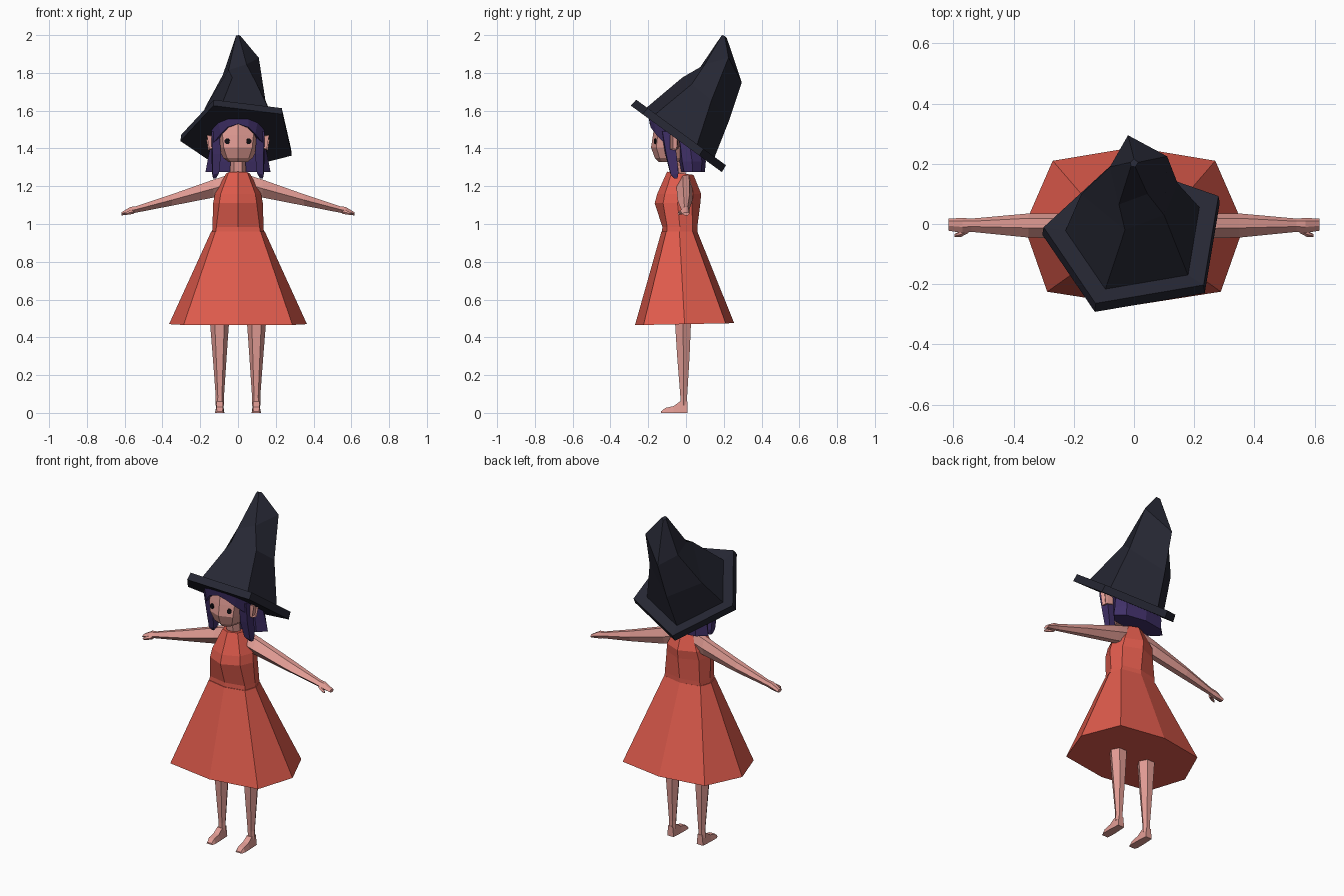
import bpy, bmesh, math
from mathutils import Vector


def material(name, rgb):
    m = bpy.data.materials.new(name)
    m.diffuse_color = (*rgb, 1)
    return m


DRESS = material("coral_cloth", (0.74, 0.105, 0.073))
SKIN = material("skin", (0.75, 0.33, 0.295))
HAIR = material("purple_hair", (0.052, 0.03, 0.14))
HAT = material("dark_felt", (0.019, 0.02, 0.033))
EYE = material("black_eye", (0.004, 0.004, 0.006))


def loft(name, rings, mat, mirror=False):
    """Skin a list of equal-length rings; a one-point ring closes to a tip."""
    bm = bmesh.new()
    rows = [[bm.verts.new(p) for p in r] for r in rings]
    for a, b in zip(rows, rows[1:]):
        n = len(a)
        for i in range(n):
            j = (i + 1) % n
            if len(b) == 1:
                bm.faces.new((a[i], a[j], b[0]))
            else:
                bm.faces.new((a[i], a[j], b[j], b[i]))
    for r in (rows[0], rows[-1]):
        if len(r) > 2:
            bm.faces.new(r)
    bmesh.ops.recalc_face_normals(bm, faces=bm.faces)
    me = bpy.data.meshes.new(name)
    bm.to_mesh(me)
    bm.free()
    me.materials.append(mat)
    ob = bpy.data.objects.new(name, me)
    bpy.context.collection.objects.link(ob)
    if mirror:
        ob.modifiers.new("mirror", 'MIRROR').merge_threshold = 0.0001
    return ob


def octagon(z, w, yf, yb, kf=0.8, kb=0.8, s=0.04, tilt=0.0):
    """Left-right symmetric eight-sided ring, front point first."""
    half = [(kf * w, yf + s), (w, (yf + yb) / 2), (kb * w, yb - s)]
    pts = [(0, yf)] + half + [(0, yb)] + [(-x, y) for x, y in reversed(half)]
    return [(x, y, z + tilt * y) for x, y in pts]


def hexagon(cx, cy, z, rx, ry):
    return [(cx + rx * math.cos(a), cy + ry * math.sin(a), z)
            for a in (math.radians(60 * i) for i in range(6))]


def quad_x(x, y0, y1, z0, z1):
    """Six-sided section across an arm."""
    m = (z0 + z1) / 2
    return [(x, y0, m), (x, y0 * .6 + y1 * .4, z0), (x, y0 * .2 + y1 * .8, z0),
            (x, y1, m), (x, y0 * .2 + y1 * .8, z1), (x, y0 * .6 + y1 * .4, z1)]


def quad_y(y, x0, x1, z0, z1):
    i = (x1 - x0) * 0.15
    return [(x0, y, z0), (x1, y, z0), (x1 - i, y, z1), (x0 + i, y, z1)]


# Dress
loft("skirt", [octagon(0.47, 0.365, -0.27, 0.255, 0.79, 0.74, 0.045, 0.02),
               octagon(0.96, 0.142, -0.13, 0.06, 0.84, 0.84, 0.025)], DRESS)
loft("bodice", [octagon(0.945, 0.138, -0.128, 0.06, 0.85, 0.85, 0.025),
                octagon(0.985, 0.135, -0.125, 0.06, 0.85, 0.85, 0.025),
                octagon(1.11, 0.132, -0.166, 0.076, 0.75, 0.8, 0.045),
                octagon(1.16, 0.122, -0.152, 0.08, 0.75, 0.8, 0.04),
                octagon(1.265, 0.062, -0.1, 0.04, 0.8, 0.8, 0.025, -0.12)], DRESS)

# Arms and thumbs
loft("arm", [quad_x(0.05, -0.05, 0.03, 1.16, 1.26), quad_x(0.13, -0.05, 0.034, 1.14, 1.235),
             quad_x(0.35, -0.045, 0.035, 1.097, 1.157), quad_x(0.54, -0.026, 0.018, 1.06, 1.094),
             quad_x(0.57, -0.03, 0.02, 1.052, 1.09),
             quad_x(0.617, -0.022, 0.018, 1.045, 1.062)], SKIN, True)
loft("thumb", [quad_x(0.55, -0.03, -0.005, 1.055, 1.078), quad_x(0.575, -0.043, -0.022, 1.05, 1.07),
               quad_x(0.597, -0.044, -0.034, 1.048, 1.06)], SKIN, True)

# Legs and feet
loft("leg", [hexagon(0.097, -0.012, 0.04, 0.022, 0.02), hexagon(0.096, -0.012, 0.09, 0.022, 0.021),
             hexagon(0.097, -0.014, 0.3, 0.037, 0.038),
             hexagon(0.098, -0.016, 0.5, 0.052, 0.05)], SKIN, True)
loft("foot", [quad_y(0.008, 0.076, 0.118, 0, 0.06), quad_y(-0.033, 0.074, 0.12, 0, 0.06),
              quad_y(-0.065, 0.072, 0.122, 0, 0.036), quad_y(-0.11, 0.072, 0.122, 0, 0.026),
              quad_y(-0.132, 0.076, 0.116, 0, 0.008)], SKIN, True)

# Neck, head and ears
loft("neck", [hexagon(0, -0.035, 1.24, 0.042, 0.042),
              hexagon(0, -0.05, 1.38, 0.04, 0.045)], SKIN)
loft("head", [octagon(1.328, 0.05, -0.145, -0.02, 0.7, 0.7, 0.02),
              octagon(1.35, 0.078, -0.165, 0.03, 0.75, 0.7, 0.025),
              octagon(1.405, 0.105, -0.185, 0.06, 0.72, 0.7, 0.028),
              octagon(1.47, 0.12, -0.175, 0.07, 0.68, 0.7, 0.025),
              octagon(1.55, 0.11, -0.165, 0.06, 0.7, 0.7, 0.03)], SKIN)
loft("ear", [[(0.11, -0.085, 1.41), (0.11, -0.04, 1.40), (0.11, -0.04, 1.47), (0.11, -0.085, 1.46)],
             [(0.152, -0.085, 1.395), (0.157, -0.05, 1.39), (0.172, -0.045, 1.475), (0.165, -0.085, 1.47)],
             [(0.142, -0.07, 1.40), (0.145, -0.045, 1.395), (0.152, -0.04, 1.48), (0.15, -0.07, 1.475)]],
     SKIN, True)

# Eyes: thin plates lying on the face
eye_dir = Vector((0.34, -0.94, 0))
side = Vector((0.94, 0.34, 0))
base = Vector((0.056, -0.160, 1.438))
loft("eye", [[base + eye_dir * d + side * (0.014 * math.cos(a)) + Vector((0, 0, 0.016 * math.sin(a)))
              for a in (math.radians(45 * i + 22.5) for i in range(8))]
             for d in (-0.003, 0.006)], EYE, True)

# Hair: fringe swept from a centre parting, as wedge sections running sideways
loft("fringe", [[(0, -0.2, 1.575), (0, -0.192, 1.53), (0, -0.15, 1.53), (0, -0.14, 1.6)],
                [(0.055, -0.197, 1.57), (0.055, -0.187, 1.512), (0.05, -0.14, 1.51), (0.05, -0.13, 1.6)],
                [(0.105, -0.17, 1.55), (0.092, -0.16, 1.475), (0.08, -0.11, 1.47), (0.09, -0.1, 1.58)],
                [(0.142, -0.115, 1.51), (0.13, -0.115, 1.43), (0.1, -0.08, 1.44), (0.12, -0.06, 1.54)]],
     HAIR, True)
loft("hair_cap", [octagon(1.48, 0.142, -0.10, 0.1, 0.85, 0.75, 0.02),
                  octagon(1.53, 0.135, -0.17, 0.07, 0.75, 0.75, 0.04),
                  octagon(1.59, 0.10, -0.16, 0.04, 0.75, 0.75, 0.04)], HAIR)
# Hanging locks beside the face
loft("front_lock", [[(0.10, -0.13, 1.49), (0.14, -0.125, 1.49), (0.14, -0.07, 1.49), (0.10, -0.07, 1.49)],
                    [(0.09, -0.11, 1.37), (0.135, -0.105, 1.37), (0.14, -0.05, 1.37), (0.1, -0.05, 1.37)],
                    [(0.10, -0.085, 1.27), (0.135, -0.08, 1.26), (0.138, -0.04, 1.27), (0.1, -0.04, 1.27)],
                    [(0.118, -0.062, 1.24), (0.132, -0.06, 1.24), (0.132, -0.045, 1.24), (0.12, -0.045, 1.24)]],
     HAIR, True)
# Bob flaring out at the back
loft("back_hair", [octagon(1.275, 0.172, -0.03, 0.1, 0.75, 0.7, 0.02),
                   octagon(1.33, 0.162, -0.04, 0.105, 0.8, 0.75, 0.02),
                   octagon(1.42, 0.145, -0.05, 0.09, 0.85, 0.75, 0.02),
                   octagon(1.5, 0.138, -0.07, 0.06, 0.85, 0.75, 0.02)], HAIR)

# Hat: five-sided tilted brim and a crooked crown
def on_brim(x, y, lift=0.0):
    """Point on the tilted brim plane, raised along its normal."""
    return (x, y + 0.59 * lift, 1.625 - 0.73 * (y + 0.29) + 0.81 * lift)


brim = [(-0.13, -0.292), (0.235, -0.23), (0.285, 0.07), (-0.06, 0.19), (-0.305, -0.035)]
brim_mid = (0.01, -0.058)


def brim_ring(scale, lift):
    return [on_brim(brim_mid[0] + (x - brim_mid[0]) * scale,
                    brim_mid[1] + (y - brim_mid[1]) * scale, lift) for x, y in brim]


loft("hat_brim", [brim_ring(1, 0), brim_ring(0.985, 0.042), brim_ring(0.74, 0.03)], HAT)
loft("hat_crown", [
    brim_ring(0.76, 0.025),
    [(-0.03, -0.02, 1.775), (0.10, 0.03, 1.74), (0.145, 0.135, 1.655),
     (-0.03, 0.225, 1.54), (-0.175, 0.10, 1.615)],
    [(-0.05, 0.065, 1.815), (0.045, 0.10, 1.845), (0.11, 0.225, 1.88),
     (-0.02, 0.295, 1.75), (-0.08, 0.19, 1.79)],
    [(-0.01, 0.192, 1.998), (0.004, 0.19, 2.0), (0.014, 0.205, 1.995),
     (0.0, 0.216, 1.985), (-0.012, 0.205, 1.992)]], HAT)
